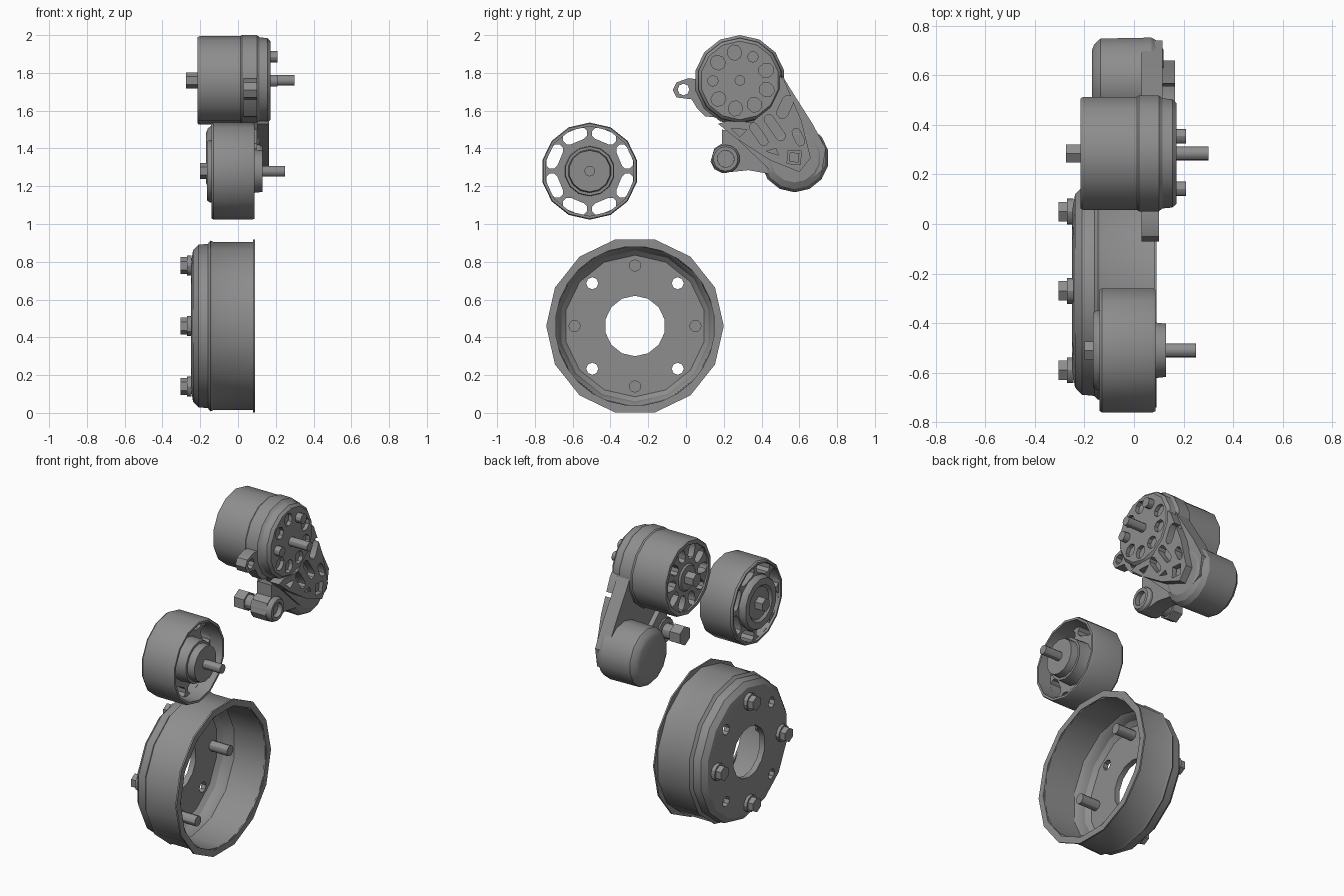
import bpy, bmesh
from math import sin, cos, pi, radians

default = bpy.data.objects.get("Cube")
if default:
    bpy.data.objects.remove(default, do_unlink=True)

grey = bpy.data.materials.new("grey metal")
grey.use_nodes = True
colour = (.27, .27, .27, 1)
grey.diffuse_color = colour
grey.node_tree.nodes["Principled BSDF"].inputs["Base Color"].default_value = colour
parts = []


def finish(name, bm):
    bmesh.ops.remove_doubles(bm, verts=bm.verts, dist=.0001)
    bmesh.ops.recalc_face_normals(bm, faces=bm.faces)
    mesh = bpy.data.meshes.new(name)
    bm.to_mesh(mesh)
    bm.free()
    mesh.materials.append(grey)
    obj = bpy.data.objects.new(name, mesh)
    bpy.context.collection.objects.link(obj)
    parts.append(obj)
    return obj


def lathe(name, centre, profile, sides=14, phase=pi / 2):
    """Revolve a closed (x, radius) profile about an x-parallel axis."""
    bm = bmesh.new()
    rings = []
    for k in range(sides):
        a = phase + 2 * pi * k / sides
        rings.append([bm.verts.new((x, centre[0] + r * cos(a), centre[1] + r * sin(a)))
                      for x, r in profile])
    count = len(profile)
    for k in range(sides):
        a, b = rings[k], rings[(k + 1) % sides]
        for i in range(count):
            j = (i + 1) % count
            if profile[i][1] or profile[j][1]:
                bm.faces.new((a[i], a[j], b[j], b[i]))
    return finish(name, bm)


def rod(name, centre, x0, x1, r, sides=12, phase=pi / 2):
    return lathe(name, centre, [(x0, 0), (x0, r), (x1, r), (x1, 0)], sides, phase)


def prism(name, outlines, x0, x1):
    """Extrude one or more (y, z) outlines along x."""
    bm = bmesh.new()
    for outline in outlines:
        low, high = ([bm.verts.new((x, y, z)) for y, z in outline] for x in (x0, x1))
        bm.faces.new(low)
        bm.faces.new(high)
        for i in range(len(outline)):
            j = (i + 1) % len(outline)
            bm.faces.new((low[i], low[j], high[j], high[i]))
    return finish(name, bm)


def polar(centre, radius, angle):
    return centre[0] + radius * cos(angle), centre[1] + radius * sin(angle)


def slot(centre, angle, length, width, steps=4):
    """Outline of a round-ended slot; equal length and width give a circle."""
    r, half, out = width / 2, (length - width) / 2, []
    for side in (0, pi):
        end = polar(centre, half, angle + side)
        for k in range(steps + 1):
            out.append(polar(end, r, angle + side - pi / 2 + pi * k / steps))
    return out if half > .0001 else out[:steps] + out[steps + 1:-1]


def cut(obj, outlines, x0, x1):
    cutter = prism("cutter", outlines, x0, x1)
    parts.remove(cutter)
    mod = obj.modifiers.new("cut", 'BOOLEAN')
    mod.operation, mod.solver, mod.object = 'DIFFERENCE', 'EXACT', cutter
    bpy.context.view_layer.update()
    graph = bpy.context.evaluated_depsgraph_get()
    mesh = bpy.data.meshes.new_from_object(obj.evaluated_get(graph))
    obj.modifiers.clear()
    obj.data = mesh
    bpy.data.objects.remove(cutter, do_unlink=True)


# Large drum pulley, open toward +x
drum = (-.27, .46)
shell = lathe("drum_shell", drum, [
    (-.25, .16), (-.25, .33), (-.238, .40), (-.21, .43), (-.16, .435), (-.145, .452),
    (-.13, .445), (.085, .445), (.085, .43), (-.13, .425), (-.15, .41),
    (-.19, .40), (-.215, .375), (-.215, .16)])
lathe("drum_flange", drum, [(.08, .43), (.08, .47), (.09, .47), (.09, .43)], phase=0)
cut(shell, [slot(polar(drum, .32, radians(45 + 90 * k)), 0, .064, .064) for k in range(4)],
    -.4, -.1)
for k in range(4):
    spot = polar(drum, .32, k * pi / 2)
    rod("drum_bolt_head", spot, -.305, -.265, .045, 6)
    rod("drum_bolt_washer", spot, -.27, -.245, .052)
    rod("drum_bolt_shank", spot, -.26, -.09, .032)

# Idler pulley with windowed web
idler = (-.51, 1.28)
lathe("idler_rim", idler, [(-.14, .238), (-.14, .25), (-.13, .257), (.075, .257),
                           (.087, .252), (.087, .238)])
web = lathe("idler_web", idler, [(-.125, .1), (-.125, .245), (0, .245), (0, .1)])
cut(web, [slot(polar(idler, .201, a), a + pi / 2, .138, .064)
          for a in (radians(22.5 + 45 * k) for k in range(8))], -.3, .3)
lathe("idler_hub", idler, [(-.15, 0), (-.15, .1), (-.165, .115), (-.165, .155), (-.15, .165),
                           (-.1, .165), (-.05, .135), (.085, .13), (.085, .115),
                           (.13, .11), (.13, 0)])
rod("idler_bolt_head", idler, -.2, -.14, .042, 6)
rod("idler_shaft", idler, .12, .25, .028)

# Main pulley wheel with slotted back face
motor = (.285, 1.76)
lathe("motor_rim", motor, [(-.215, .205), (-.215, .228), (-.205, .234), (.03, .234),
                           (.03, .205)])
back = lathe("motor_back_web", motor, [(-.205, 0), (-.205, .215), (-.14, .215), (-.14, 0)])
cut(back, [slot(polar(motor, .155, a), a, .095, .06)
           for a in (2 * pi * k / 10 for k in range(10))], -.3, -.1)
lathe("motor_back_hub", motor, [(-.215, 0), (-.215, .075), (-.2, .09), (-.14, .09), (-.14, 0)])
rod("motor_bolt_head", motor, -.275, -.2, .042, 6)

# Front housing with ring of dimples and bosses
housing = lathe("motor_housing", motor, [
    (0, 0), (0, .225), (.02, .24), (.1, .24), (.115, .228), (.155, .224), (.172, .208),
    (.172, 0)])
ring = [radians(61 + 40 * k) for k in range(9)]
dimples = [slot(polar(motor, .15, a), a, .082, .074) for k, a in enumerate(ring)
           if k not in (0, 3)]
cut(housing, dimples, .148, .3)
for a in (ring[0], ring[3]):
    rod("housing_boss", polar(motor, .143, a), .15, .21, .03)
rod("motor_shaft", motor, .16, .3, .028)

# Upper mounting ear
ear = prism("upper_ear", [[(-.07, 1.71), (-.05, 1.75), (.015, 1.772), (.1, 1.76), (.15, 1.7),
                           (.2, 1.56), (.1, 1.57), (.06, 1.61), (.03, 1.66), (-.05, 1.67)]],
            .03, .1)
cut(ear, [slot((-.013, 1.712), 0, .062, .062)], -.3, .3)

# Arm joining the housing to the tensioner barrel
prism("arm_back_plate", [[(.2, 1.56), (.26, 1.46), (.45, 1.28), (.62, 1.22), (.72, 1.28),
                          (.74, 1.4), (.67, 1.53), (.55, 1.72), (.49, 1.82), (.35, 1.7)]],
      .03, .115)
lattice = prism("arm_lattice", [[(.17, 1.53), (.22, 1.545), (.35, 1.54), (.45, 1.62),
                                 (.49, 1.79), (.52, 1.76), (.61, 1.55), (.66, 1.35),
                                 (.60, 1.275), (.44, 1.34), (.27, 1.45)]], .1, .165)
tilt = radians(-55)
cut(lattice, [
    slot((.525, 1.62), radians(65), .13, .06),
    slot((.47, 1.51), tilt, .16, .05),
    slot((.385, 1.475), tilt, .14, .045),
    slot((.595, 1.46), radians(-65), .1, .045),
    [(.24, 1.505), (.325, 1.5), (.285, 1.46)],
    [(.425, 1.385), (.49, 1.365), (.475, 1.4)],
    [(.535, 1.32), (.605, 1.315), (.61, 1.385), (.54, 1.39)]], .118, .3)
prism("arm_square_pin", [[(.545, 1.33), (.595, 1.325), (.6, 1.375), (.55, 1.38)]], .1, .145)

# Tensioner barrel
barrel = (.575, 1.35)
lathe("tensioner_barrel", barrel, [
    (-.17, 0), (-.17, .13), (-.16, .155), (-.135, .178), (.07, .182), (.1, .165),
    (.12, .13), (.12, 0)])

# Lower mounting ear, strap and bolt
lower = (.21, 1.345)
strap = prism("lower_ear_strap", [[(.13, 1.33), (.15, 1.29), (.19, 1.27), (.33, 1.285),
                                   (.47, 1.26), (.5, 1.35), (.33, 1.42), (.25, 1.49),
                                   (.19, 1.5), (.19, 1.425), (.15, 1.4)]], .0, .1)
lathe("lower_ear_ring", lower, [(-.01, .045), (-.01, .075), (.115, .075), (.13, .065),
                                (.13, .045)])
cut(strap, [slot(lower, 0, .11, .11)], -.3, .3)
rod("lower_bolt_sleeve", lower, -.08, .1, .045)
rod("lower_bolt_head", lower, -.14, -.07, .06, 6)

# Soft shading with sharp edges kept
bpy.ops.object.select_all(action='DESELECT')
for obj in parts:
    obj.select_set(True)
bpy.context.view_layer.objects.active = parts[0]
bpy.ops.object.shade_smooth_by_angle(angle=radians(30))
